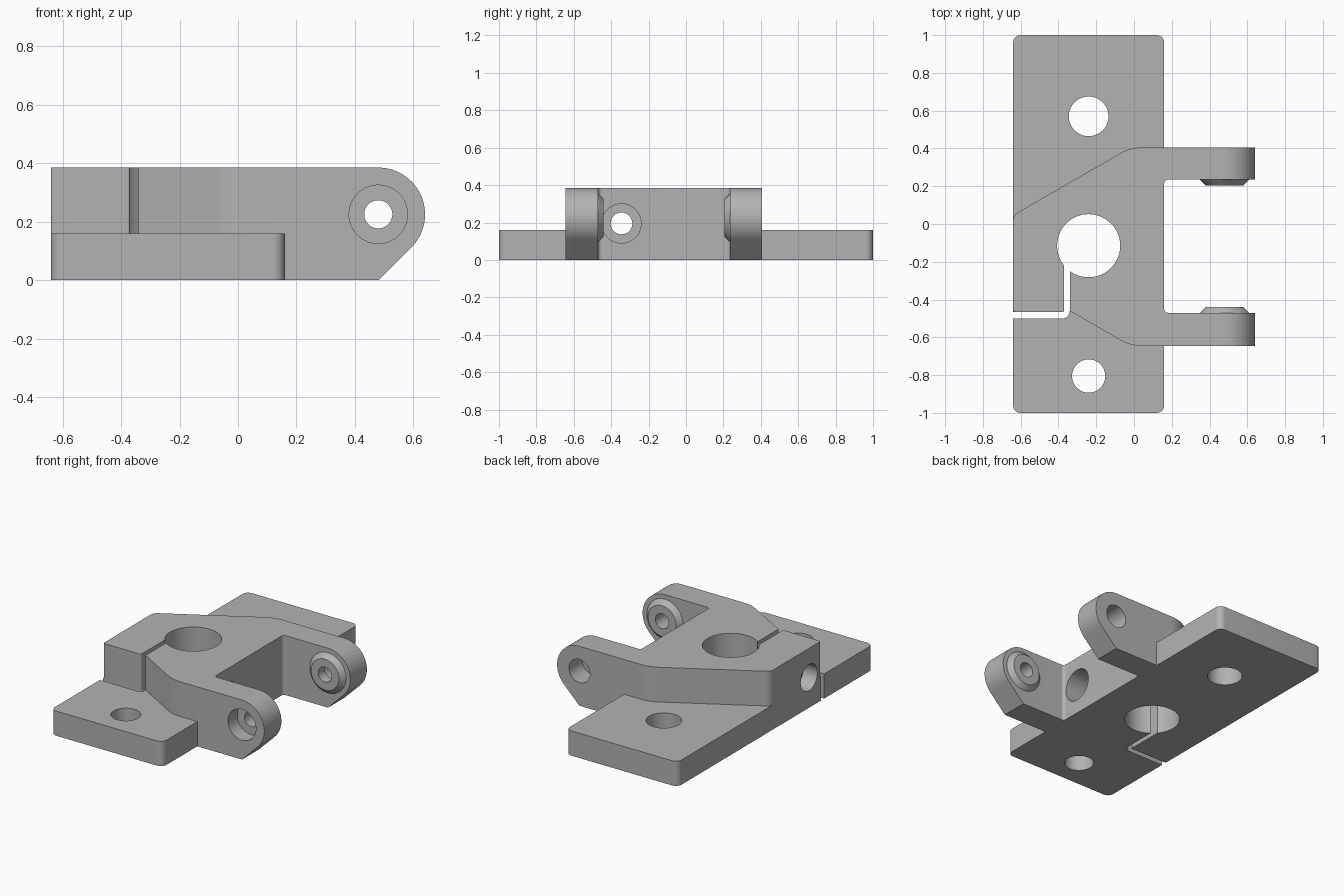
import bpy, bmesh, math
from mathutils import Vector, Matrix

cube = bpy.data.objects.get("Cube")
if cube:
    bpy.data.objects.remove(cube, do_unlink=True)

grey = bpy.data.materials.new("plain grey")
grey.use_nodes = True
colour = (0.45, 0.45, 0.45, 1)
grey.diffuse_color = colour
grey.node_tree.nodes["Principled BSDF"].inputs["Base Color"].default_value = colour


def make_object(name, bm):
    bmesh.ops.recalc_face_normals(bm, faces=bm.faces)
    mesh = bpy.data.meshes.new(name)
    bm.to_mesh(mesh)
    bm.free()
    mesh.materials.append(grey)
    obj = bpy.data.objects.new(name, mesh)
    bpy.context.collection.objects.link(obj)
    return obj


def rounded(corners, steps=10):
    """Outline from (x, y, radius) corners, with tangent arcs where radius > 0."""
    out = []
    for i, (x, y, r) in enumerate(corners):
        p = Vector((x, y))
        if not r:
            out.append(p)
            continue
        a = (Vector(corners[i - 1][:2]) - p).normalized()
        b = (Vector(corners[(i + 1) % len(corners)][:2]) - p).normalized()
        half = a.angle(b) / 2
        centre = p + (a + b).normalized() * r / math.sin(half)
        start = p + a * r / math.tan(half) - centre
        end = p + b * r / math.tan(half) - centre
        sweep = start.angle_signed(end)
        for k in range(steps + 1):
            out.append(centre + Matrix.Rotation(-sweep * k / steps, 2) @ start)
    return out


def extrude(name, outline, low, high, upright=False):
    """Prism along z, or along y when upright."""
    bm = bmesh.new()
    place = (lambda p, d: (p.x, d, p.y)) if upright else (lambda p, d: (p.x, p.y, d))
    face = bm.faces.new([bm.verts.new(place(p, low)) for p in outline])
    result = bmesh.ops.extrude_face_region(bm, geom=[face])
    shift = Vector(place(Vector((0, 0)), high - low))
    verts = [v for v in result["geom"] if isinstance(v, bmesh.types.BMVert)]
    bmesh.ops.translate(bm, vec=shift, verts=verts)
    return make_object(name, bm)


def round_bar(name, start, end, r1, r2=None):
    """Cylinder or cone frustum between two points."""
    start, end = Vector(start), Vector(end)
    axis = end - start
    bm = bmesh.new()
    turn = axis.to_track_quat("Z", "Y").to_matrix().to_4x4()
    bmesh.ops.create_cone(bm, cap_ends=True, segments=64, radius1=r1,
                          radius2=r1 if r2 is None else r2, depth=axis.length,
                          matrix=Matrix.Translation((start + end) / 2) @ turn)
    return make_object(name, bm)


def combine(target, tool, operation):
    mod = target.modifiers.new(operation, "BOOLEAN")
    mod.operation = operation
    mod.solver = "EXACT"
    mod.object = tool
    bpy.context.view_layer.objects.active = target
    bpy.ops.object.modifier_apply(modifier=mod.name)
    bpy.data.objects.remove(tool, do_unlink=True)


LEFT, RIGHT, TOP, PLATE = -0.64, 0.16, 0.385, 0.16
PIVOT_X, PIVOT_Z = 0.48, 0.225

# Raised clamp block with two arms
bracket = extrude("clamp_bracket", rounded([
    (LEFT, 0.047, 0.05), (-0.02, 0.405, 0.22), (0.64, 0.405, 0), (0.64, 0.235, 0),
    (RIGHT, 0.235, 0.02), (RIGHT, -0.47, 0.02), (0.64, -0.47, 0), (0.64, -0.645, 0),
    (-0.02, -0.645, 0.22), (-0.34, -0.46, 0), (-0.37, -0.465, 0), (LEFT, -0.465, 0.01)]),
    0, TOP)

# Side shape of the arms: round end with a sloping underside
arc = [Vector((PIVOT_X + 0.16 * math.cos(t), PIVOT_Z + 0.16 * math.sin(t)))
       for t in (math.radians(-45 + 135 * k / 32) for k in range(33))]
side = [Vector((-0.8, -0.1)), Vector((0.38, -0.1))] + arc + [Vector((-0.8, TOP))]
combine(bracket, extrude("arm_side_shape", side, -1.2, 1.2, True), "INTERSECT")

# Base plate
combine(bracket, extrude("base_plate", rounded([
    (LEFT, -1, 0.04), (RIGHT, -1, 0.04), (RIGHT, 1, 0.04), (LEFT, 1, 0.04)]),
    0, PLATE), "UNION")

# Tapered bosses on the inner arm faces
for y, inward in ((0.235, -1), (-0.47, 1)):
    combine(bracket, round_bar("boss", (PIVOT_X, y - inward * 0.01, PIVOT_Z),
                               (PIVOT_X, y + inward * 0.03, PIVOT_Z), 0.14, 0.1), "UNION")

# Vertical holes: shaft bore and two mounting holes
for y, r in ((-0.115, 0.167), (0.57, 0.105), (-0.805, 0.088)):
    combine(bracket, round_bar("hole", (-0.24, y, -0.1), (-0.24, y, 0.6), r), "DIFFERENCE")

# Clamping slot
combine(bracket, extrude("slot", rounded([
    (-0.8, -0.5, 0), (-0.34, -0.5, 0.04), (-0.34, -0.2, 0), (-0.37, -0.2, 0),
    (-0.37, -0.465, 0.008), (-0.8, -0.465, 0)]), -0.1, 0.6), "DIFFERENCE")

# Clamp screw hole with a counterbore at each end
for x1, x2, r in ((-0.8, 0.3, 0.058), (-0.8, -0.54, 0.085), (0.02, 0.3, 0.105)):
    combine(bracket, round_bar("screw_hole", (x1, -0.345, 0.195), (x2, -0.345, 0.195), r),
            "DIFFERENCE")

# Pivot holes through the arms, counterbored from outside
for y1, y2, r in ((-0.8, 0.6, 0.048), (-0.8, -0.55, 0.1), (0.27, 0.6, 0.075)):
    combine(bracket, round_bar("pivot_hole", (PIVOT_X, y1, PIVOT_Z), (PIVOT_X, y2, PIVOT_Z), r),
            "DIFFERENCE")

bpy.ops.object.select_all(action="DESELECT")
bracket.select_set(True)
bpy.context.view_layer.objects.active = bracket
bpy.ops.object.shade_smooth_by_angle(angle=math.radians(25))
